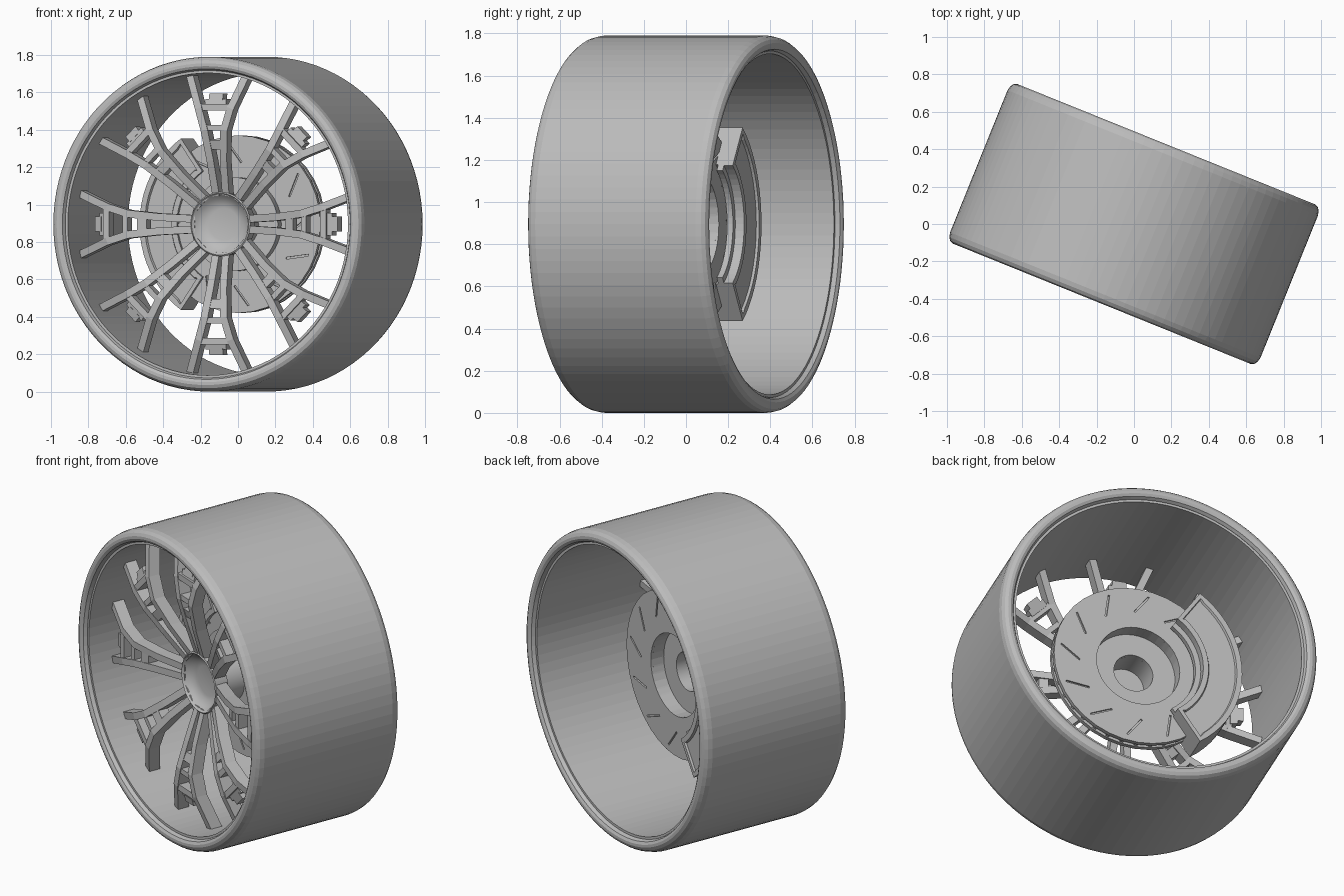
import bpy, bmesh
from math import cos, sin, pi, radians
from mathutils import Matrix

cube = bpy.data.objects.get("Cube")
if cube:
    bpy.data.objects.remove(cube, do_unlink=True)

RADIUS = 0.895
# The wheel is modelled around the y axis, then turned and raised into place
PLACE = Matrix.Translation((0, 0, RADIUS)) @ Matrix.Rotation(radians(-22), 4, "Z")

grey = bpy.data.materials.new("plain_grey")
grey.use_nodes = True
grey.diffuse_color = (0.5, 0.5, 0.5, 1)
grey.node_tree.nodes["Principled BSDF"].inputs["Base Color"].default_value = (0.5, 0.5, 0.5, 1)


def finish(name, bm, smooth=None):
    bmesh.ops.remove_doubles(bm, verts=bm.verts[:], dist=1e-5)
    bmesh.ops.recalc_face_normals(bm, faces=bm.faces[:])
    bm.transform(PLACE)
    mesh = bpy.data.meshes.new(name)
    bm.to_mesh(mesh)
    bm.free()
    mesh.materials.append(grey)
    obj = bpy.data.objects.new(name, mesh)
    bpy.context.collection.objects.link(obj)
    if smooth:
        bpy.ops.object.select_all(action="DESELECT")
        obj.select_set(True)
        bpy.context.view_layer.objects.active = obj
        bpy.ops.object.shade_smooth_by_angle(angle=radians(smooth))
    return obj


def lathe(profile, steps, start=0.0, sweep=2 * pi):
    """Turn a closed (radius, y) profile around the y axis."""
    bm = bmesh.new()
    full = sweep > 6.28
    rings = []
    for i in range(steps if full else steps + 1):
        a = start + sweep * i / steps
        rings.append([bm.verts.new((r * cos(a), y, r * sin(a))) for r, y in profile])
    n = len(profile)
    for i in range(steps):
        p, q = rings[i], rings[(i + 1) % len(rings)]
        for j in range(n):
            k = (j + 1) % n
            if profile[j][0] or profile[k][0]:
                bm.faces.new((p[j], p[k], q[k], q[j]))
    if not full:
        bm.faces.new(rings[0])
        bm.faces.new(rings[-1])
    return bm


def bar(bm, points, width, depth, angle):
    """Square bar along (radius, sideways, y) points, at an angle round the axle."""
    rings = []
    for i, (r, t, y) in enumerate(points):
        a, b = points[max(i - 1, 0)], points[min(i + 1, len(points) - 1)]
        dr, dt = b[0] - a[0], b[1] - a[1]
        length = (dr * dr + dt * dt) ** 0.5
        ring = []
        for side, back in ((-1, 0), (1, 0), (1, 1), (-1, 1)):
            rr = r - side * width / 2 * dt / length
            tt = t + side * width / 2 * dr / length
            ring.append(bm.verts.new((rr * cos(angle) - tt * sin(angle), y + back * depth,
                                      rr * sin(angle) + tt * cos(angle))))
        rings.append(ring)
    for p, q in zip(rings, rings[1:]):
        for j in range(4):
            k = (j + 1) % 4
            bm.faces.new((p[j], p[k], q[k], q[j]))
    bm.faces.new(rings[0])
    bm.faces.new(rings[-1])


# Outer tube with rounded lips, mirrored front to back
half = [(0.822, 0.40), (0.822, 0.435), (0.83, 0.452), (0.845, 0.46), (0.86, 0.46),
        (0.877, 0.452), (0.889, 0.435), (RADIUS, 0.41)]
finish("tire", lathe(half + [(r, -y) for r, y in reversed(half)], 96), 3)

# Thin inner barrel
finish("rim_barrel", lathe([(0.808, -0.43), (0.826, -0.43), (0.826, 0.43), (0.808, 0.43)], 96))

# Dished hub in front of a hollow axle
finish("hub", lathe([(0, -0.2), (0.085, -0.2), (0.11, -0.206), (0.14, -0.224), (0.165, -0.255),
                     (0.172, -0.25), (0.168, -0.17), (0, -0.17)], 48), 25)
finish("axle_tube", lathe([(0.11, -0.18), (0.14, -0.18), (0.14, -0.03), (0.11, -0.03)], 40), 30)

# Eight forked spokes with crossbars and small blocks
spokes = bmesh.new()
for i in range(8):
    a = i * pi / 4
    for s in (-1, 1):
        bar(spokes, [(0.15, s * 0.028, -0.245), (0.34, s * 0.038, -0.305), (0.5, s * 0.056, -0.345),
                     (0.62, s * 0.092, -0.34), (0.81, s * 0.168, -0.285)], 0.04, 0.07, a)
    bar(spokes, [(0.40, 0, -0.315), (0.45, 0, -0.33)], 0.07, 0.06, a)
    bar(spokes, [(0.515, -0.055, -0.34), (0.515, 0.055, -0.34)], 0.03, 0.065, a)
    bar(spokes, [(0.625, -0.09, -0.335), (0.625, 0.09, -0.335)], 0.035, 0.065, a)
    bar(spokes, [(0.63, 0, -0.325), (0.67, 0, -0.315)], 0.12, 0.06, a)
    bar(spokes, [(0.66, 0, -0.32), (0.7, 0, -0.31)], 0.08, 0.06, a)
finish("spokes", spokes)

# Brake disc with a vented edge, vanes and cut slits
disc = finish("brake_disc", lathe([(0.235, 0), (0.475, 0), (0.475, 0.025), (0.44, 0.025), (0.44, 0.048),
                                   (0.475, 0.048), (0.475, 0.073), (0.235, 0.073)], 36))
vanes, slits = bmesh.new(), bmesh.new()
for i in range(36):
    bar(vanes, [(0.43, 0, 0.02), (0.468, 0, 0.02)], 0.02, 0.033, i * pi / 18)
for i in range(12):
    for y in (-0.01, 0.063):
        bar(slits, [(0.33, -0.02, y), (0.435, 0.06, y)], 0.01, 0.02, i * pi / 6)
finish("disc_vanes", vanes)
cutter = finish("slit_cutter", slits)
cutter.hide_render = True
cutter.hide_set(True)
cut = disc.modifiers.new("slits", "BOOLEAN")
cut.operation = "DIFFERENCE"
cut.object = cutter

# Bell joining the disc to the axle
finish("disc_bell", lathe([(0.11, -0.05), (0.25, -0.05), (0.25, 0.06), (0.235, 0.06),
                           (0.235, -0.01), (0.11, -0.01)], 48), 30)

# Caliper gripping one side of the disc, with a sunken panel front and back
caliper = lathe([(0.345, -0.02), (0.56, -0.02), (0.56, 0.16), (0.34, 0.16), (0.34, 0.115),
                 (0.31, 0.115), (0.31, 0.085), (0.345, 0.085)], 20, radians(180 - 55), radians(110))
bmesh.ops.recalc_face_normals(caliper, faces=caliper.faces[:])
for y in (-0.02, 0.16):
    panel = [f for f in caliper.faces if all(abs(v.co.y - y) < 1e-4 for v in f.verts)]
    bmesh.ops.inset_region(caliper, faces=panel, thickness=0.03)
    bmesh.ops.inset_region(caliper, faces=panel, thickness=0.006, depth=-0.012)
finish("brake_caliper", caliper)
